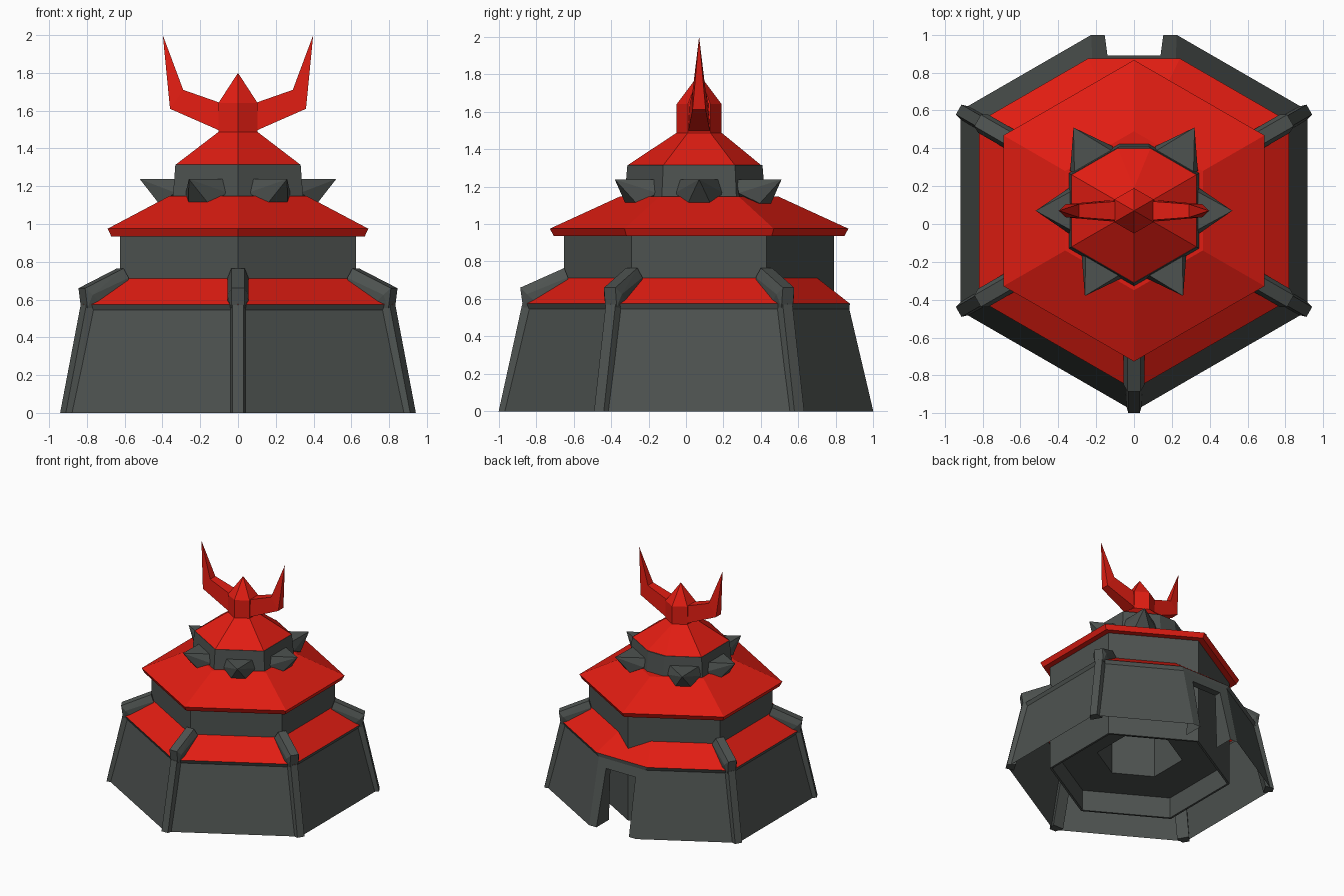
import bpy, bmesh, math
from mathutils import Vector

if "Cube" in bpy.data.objects:
    bpy.data.objects.remove(bpy.data.objects["Cube"])

CY = 0.07  # centre of the hexagonal plan


def material(name, rgb):
    m = bpy.data.materials.new(name)
    m.diffuse_color = (*rgb, 1)
    m.use_nodes = True
    m.node_tree.nodes["Principled BSDF"].inputs["Base Color"].default_value = m.diffuse_color
    return m


RED = material("red_tile", (0.75, 0.012, 0.006))
SLATE = material("dark_slate", (0.075, 0.085, 0.08))


def finish(name, bm, mat):
    bmesh.ops.remove_doubles(bm, verts=bm.verts, dist=0.0005)
    bmesh.ops.recalc_face_normals(bm, faces=bm.faces)
    me = bpy.data.meshes.new(name)
    bm.to_mesh(me)
    bm.free()
    me.materials.append(mat)
    ob = bpy.data.objects.new(name, me)
    bpy.context.collection.objects.link(ob)
    return ob


def hexagon(r, z, back=None):
    """Hexagon with a corner to the front; the rear corner may be cut at y = back."""
    pts = []
    for i in range(6):
        a = math.radians(-90 + 60 * i)
        if i == 3 and back is not None:
            x = (r - (back - CY)) * math.sqrt(3)
            pts += [(x, back, z), (-x, back, z)]
        else:
            pts.append((r * math.cos(a), CY + r * math.sin(a), z))
    return pts


def loft(name, loops, mat, cap_start=False, cap_end=False, skip=(), extra=()):
    bm = bmesh.new()
    rings = [[bm.verts.new(p) for p in loop] for loop in loops]
    n = len(rings[0])
    for k in range(len(rings) - 1):
        for i in range(n):
            if (k, i) not in skip:
                j = (i + 1) % n
                bm.faces.new((rings[k][i], rings[k][j], rings[k + 1][j], rings[k + 1][i]))
    if cap_start:
        bm.faces.new(rings[0])
    if cap_end:
        bm.faces.new(rings[-1])
    for quad in extra:
        bm.faces.new([bm.verts.new(p) for p in quad])
    return finish(name, bm, mat)


def hull(name, pts, angle, mat, shift=(0, 0)):
    """Convex block from (radius, sideways, z) points, turned about the centre."""
    a = math.radians(angle)
    c, s = math.cos(a), math.sin(a)
    bm = bmesh.new()
    for r, t, z in pts:
        bm.verts.new((r * c - t * s + shift[0], CY + r * s + t * c + shift[1], z))
    res = bmesh.ops.convex_hull(bm, input=bm.verts)
    loose = [v for v in bm.verts if not v.link_faces]
    bmesh.ops.delete(bm, geom=loose, context='VERTS')
    return finish(name, bm, mat)


def both(rows):
    return [(r, sg * t, z) for r, t, z in rows for sg in (-1, 1)]


# Lower wall, open below, with a doorway in the flat rear facet
base, top = hexagon(1.06, 0, 1.0), hexagon(0.93, 0.545, 0.872)
door_y = 1.0 - 0.128 * 0.47 / 0.545
door = []
for s in (1, -1):
    lo, hi = (s * 0.155, 1.0, 0), (s * 0.14, door_y, 0.47)
    lo_in, hi_in = (s * 0.155, 0.83, 0), (s * 0.14, 0.83, 0.47)
    corner = [p for p in base[3:5] if p[0] * s > 0][0]
    upper = [p for p in top[3:5] if p[0] * s > 0][0]
    door += [(corner, lo, hi, upper), (lo, lo_in, hi_in, hi)]
door.append((top[3], (0.14, door_y, 0.47), (-0.14, door_y, 0.47), top[4]))
door.append(((0.14, door_y, 0.47), (0.14, 0.83, 0.47), (-0.14, 0.83, 0.47), (-0.14, door_y, 0.47)))
loft("lower_wall", [base, top, hexagon(0.945, 0.575, 0.875)], SLATE, skip={(0, 3)}, extra=door)

# Lower roof skirt
loft("lower_roof", [hexagon(0.945, 0.575, 0.875), hexagon(0.72, 0.712, 0.70)], RED)

# Inner drum with a stepped hollow underneath
loft("inner_drum", [hexagon(0.34, 0.9), hexagon(0.34, 0.2), hexagon(0.70, 0.2),
                    hexagon(0.70, 0.02), hexagon(0.72, 0.02), hexagon(0.72, 0.94)],
     SLATE, cap_start=True)

# Middle roof
loft("middle_roof", [hexagon(0.775, 0.935), hexagon(0.797, 0.975), hexagon(0.42, 1.148)],
     RED, cap_start=True, cap_end=True)

# Small drum and upper roof, rear corner cut flat
loft("upper_drum", [hexagon(0.40, 1.12, 0.425), hexagon(0.383, 1.315, 0.408)],
     SLATE, cap_start=True, cap_end=True)
loft("upper_roof", [hexagon(0.38, 1.315, 0.40), hexagon(0.12, 1.487, 0.19)],
     RED, cap_start=True, cap_end=True)

# Corner buttresses with sloped caps, none at the rear corner
LEG = both([(1.07, 0.03, 0), (1.0, 0.05, 0), (0.945, 0.03, 0.57), (0.86, 0.05, 0.57)])
CAP = both([(0.94, 0.035, 0.555), (0.84, 0.055, 0.555), (0.955, 0.035, 0.66),
            (0.92, 0.055, 0.625), (0.72, 0.035, 0.765), (0.70, 0.055, 0.715),
            (0.70, 0.055, 0.60)])
for i, ang in enumerate((-90, -30, 30, 150, 210)):
    hull(f"buttress_leg_{i}", LEG, ang, SLATE)
    hull(f"buttress_cap_{i}", CAP, ang, SLATE)

# Spikes around the small drum
SPIKE = both([(0.31, 0.115, 1.238), (0.33, 0.13, 1.165), (0.42, 0.06, 1.11),
              (0.31, 0.06, 1.11)]) + [(0.52, 0, 1.238)]
for i in range(6):
    shift = {1: (0.06, -0.01), 2: (-0.06, -0.01)}.get(i, (0, 0))
    hull(f"spike_{i}", SPIKE, i * 60, SLATE, shift)

# Crown: pointed hub and two horns
loft("crown_hub", [hexagon(0.12, 1.487), hexagon(0.12, 1.64), hexagon(0, 1.80)],
     RED, cap_start=True)
for side, s in (("left", -1), ("right", 1)):
    loops = []
    for (xb, zb, wb), (xt, zt, wt) in (((0.08, 1.487, 0.06), (0.09, 1.64, 0.05)),
                                       ((0.36, 1.61, 0.035), (0.29, 1.71, 0.035)),
                                       ((0.398, 2.0, 0), (0.398, 2.0, 0))):
        loops.append([(s * xb, CY - wb, zb), (s * xb, CY + wb, zb),
                      (s * xt, CY + wt, zt), (s * xt, CY - wt, zt)])
    loft(f"horn_{side}", loops, RED, cap_start=True)
